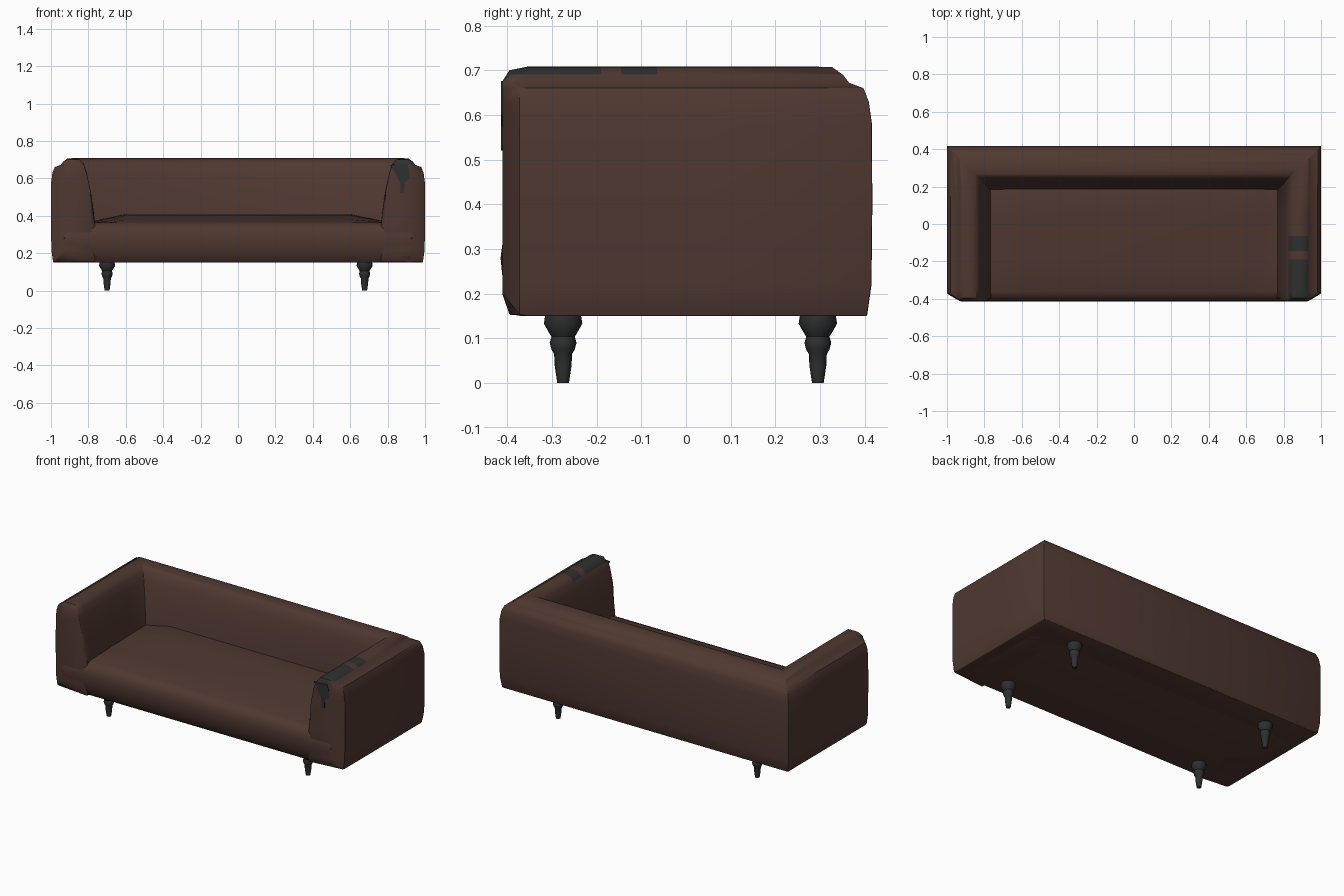
import bpy, bmesh, math

cube = bpy.data.objects.get("Cube")
if cube:
    bpy.data.objects.remove(cube, do_unlink=True)


def material(name, rgb):
    m = bpy.data.materials.new(name)
    m.use_nodes = True
    m.diffuse_color = (*rgb, 1)
    bsdf = next(n for n in m.node_tree.nodes if n.type == 'BSDF_PRINCIPLED')
    bsdf.inputs["Base Color"].default_value = (*rgb, 1)
    bsdf.inputs["Roughness"].default_value = 0.7
    return m


BROWN = material("brown_leather", (0.078, 0.039, 0.03))
CHARCOAL = material("charcoal", (0.028, 0.029, 0.029))


def finish(name, bm, mats, bevel=0.0, angle=42):
    bmesh.ops.remove_doubles(bm, verts=bm.verts, dist=0.0005)
    bmesh.ops.recalc_face_normals(bm, faces=bm.faces)
    if bevel:
        sharp = [e for e in bm.edges if len(e.link_faces) == 2
                 and e.calc_face_angle(0) > math.radians(60)]
        bmesh.ops.bevel(bm, geom=sharp, offset=bevel, segments=2,
                        profile=0.5, affect='EDGES', clamp_overlap=True)
    mesh = bpy.data.meshes.new(name)
    bm.to_mesh(mesh)
    bm.free()
    obj = bpy.data.objects.new(name, mesh)
    bpy.context.collection.objects.link(obj)
    for m in mats:
        mesh.materials.append(m)
    bpy.ops.object.select_all(action='DESELECT')
    obj.select_set(True)
    bpy.context.view_layer.objects.active = obj
    bpy.ops.object.shade_smooth_by_angle(angle=math.radians(angle))
    return obj


def loft(rings):
    """Skin closed rings of equal length and cap both ends."""
    bm = bmesh.new()
    rows = [[bm.verts.new(p) for p in ring] for ring in rings]
    n = len(rows[0])
    for a, b in zip(rows, rows[1:]):
        for i in range(n):
            j = (i + 1) % n
            bm.faces.new((a[i], a[j], b[j], b[i]))
    bm.faces.new(rows[0])
    bm.faces.new(rows[-1])
    return bm


# Arms and back: one padded profile (distance inward, height) swept in a U
PROFILE = [(0.012, 0.15), (0.002, 0.22), (0, 0.4), (0.001, 0.58), (0.008, 0.63),
           (0.02, 0.66), (0.052, 0.672), (0.066, 0.69), (0.09, 0.707),
           (0.125, 0.708), (0.155, 0.7), (0.175, 0.675), (0.19, 0.63),
           (0.21, 0.54), (0.228, 0.42), (0.235, 0.35), (0.235, 0.15)]
BACK_Y = 0.417


def arm_ring(side, y):
    return [(side * (1 - d), y, z) for d, z in PROFILE]


def shoulder_ring(side):
    return [(side * (1 - d), -0.372 if d < 0.04 else -0.395,
             min(max(z, 0.153), 0.7)) for d, z in PROFILE]


def end_ring(side):
    return [(side * (1 - min(max(d, 0.066), 0.215)), -0.411,
             min(max(z, 0.2), 0.675)) for d, z in PROFILE]


def arm_rings(side):
    ys = (-0.355, -0.27, -0.19, -0.145, -0.065, 0.05)
    return [end_ring(side), shoulder_ring(side)] + [arm_ring(side, y) for y in ys]


def corner_ring(side):
    return [(side * (1 - d), BACK_Y - d, z) for d, z in PROFILE]


bm = loft(arm_rings(-1) + [corner_ring(-1), corner_ring(1)] + arm_rings(1)[::-1])
# Worn patch over the top of the left arm
for f in bm.faces:
    c = f.calc_center_median()
    worn = -0.42 < c.y < -0.19 or -0.145 < c.y < -0.065
    if 0.82 < c.x < 0.925 and c.z > 0.66 and worn:
        f.material_index = 1
finish("arms_and_back", bm, [BROWN, CHARCOAL], bevel=0.008)

# Seat with its rounded front, lower towards both arms
SEAT = [(-0.372, 0.15), (-0.395, 0.18), (-0.41, 0.23), (-0.415, 0.28), (-0.409, 0.325),
        (-0.39, 0.352), (-0.36, 0.365), (-0.2, 0.38), (0.05, 0.402), (0.24, 0.41), (0.24, 0.15)]
rings = []
for x in (-0.93, -0.78, -0.69, -0.6, 0, 0.6, 0.69, 0.78, 0.93):
    t = min(max((abs(x) - 0.6) / 0.18, 0), 1)
    rings.append([(x, y, z - 0.8 * t * max(z - 0.362, 0)) for y, z in SEAT])
finish("seat", loft(rings), [BROWN], bevel=0.006)

# Worn patch running down the front of the left arm
outline = [(0.812, 0.672), (0.835, 0.64), (0.855, 0.6), (0.868, 0.575), (0.868, 0.52),
           (0.888, 0.525), (0.89, 0.575), (0.918, 0.6), (0.918, 0.64), (0.905, 0.676)]
bm = loft([[(x, y, z) for x, z in outline] for y in (-0.407, -0.414)])
finish("worn_front_patch", bm, [CHARCOAL])

# Turned feet
FOOT = [(0.013, 0), (0.019, 0.04), (0.02, 0.065), (0.026, 0.075), (0.03, 0.09),
        (0.026, 0.104), (0.03, 0.11), (0.043, 0.133), (0.04, 0.152)]
SIDES = 16
for side, x in (("right", -0.7), ("left", 0.677)):
    for end, y in (("front", -0.275), ("back", 0.295)):
        rings = []
        for r, z in FOOT:
            turn = [2 * math.pi * i / SIDES for i in range(SIDES)]
            rings.append([(x + r * math.cos(a), y + r * math.sin(a), z) for a in turn])
        finish(f"{end}_{side}_foot", loft(rings), [CHARCOAL])
